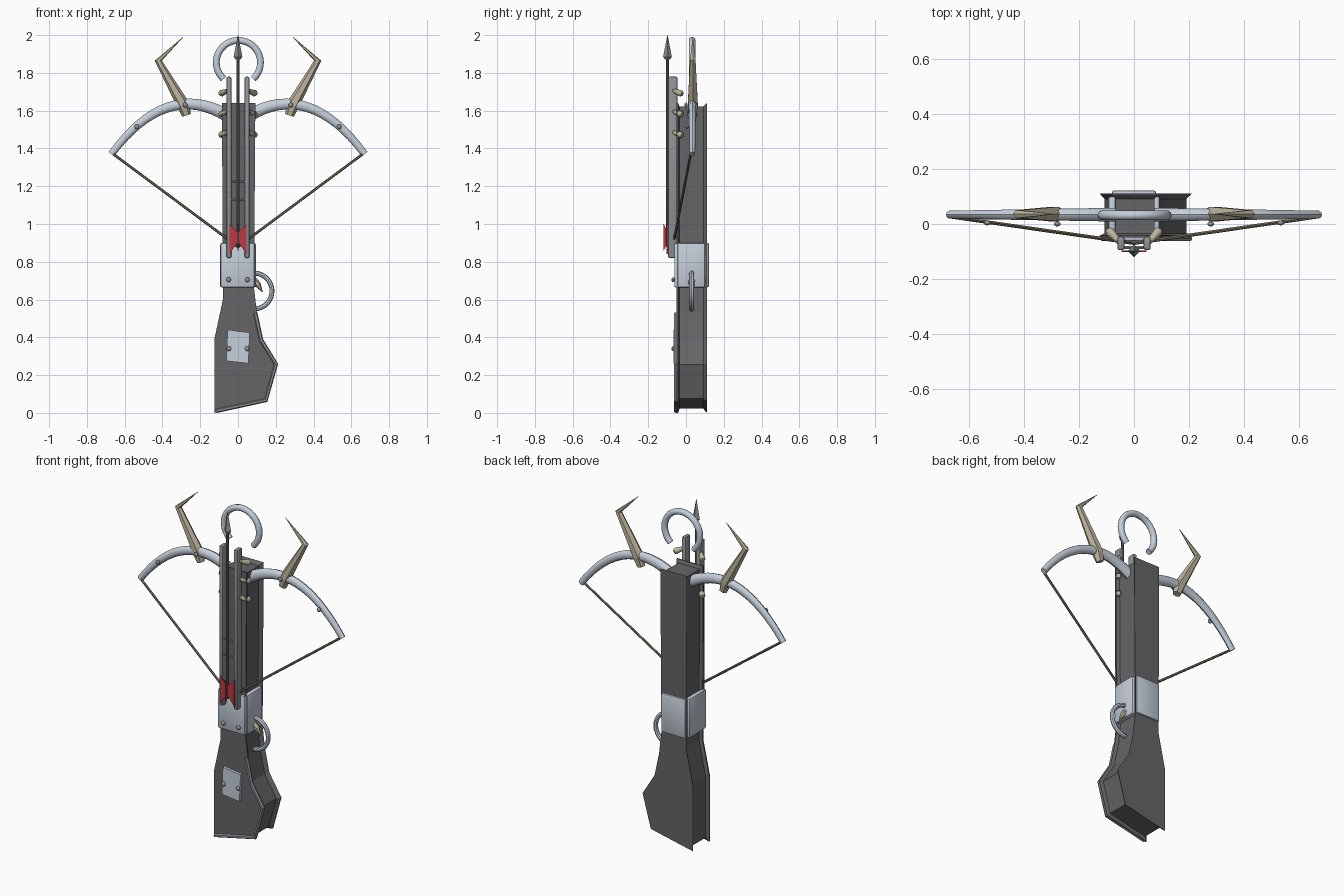
import bpy, bmesh, math
from mathutils import Vector

if "Cube" in bpy.data.objects:
    bpy.data.objects.remove(bpy.data.objects["Cube"])


def mat(name, c):
    m = bpy.data.materials.new(name)
    m.diffuse_color = (*c, 1)
    m.use_nodes = True
    m.node_tree.nodes["Principled BSDF"].inputs["Base Color"].default_value = m.diffuse_color
    return m


DARK = mat("dark_wood", (0.13, 0.13, 0.14))
STEEL = mat("steel", (0.56, 0.62, 0.70))
IRON = mat("iron", (0.28, 0.29, 0.31))
BONE = mat("bone", (0.50, 0.45, 0.34))
CORD = mat("cord", (0.20, 0.17, 0.13))
RED = mat("red_feather", (0.50, 0.04, 0.06))


def finish(bm, name, m, smooth=False):
    bmesh.ops.recalc_face_normals(bm, faces=bm.faces)
    me = bpy.data.meshes.new(name)
    bm.to_mesh(me)
    bm.free()
    ob = bpy.data.objects.new(name, me)
    bpy.context.collection.objects.link(ob)
    me.materials.append(m)
    if smooth:
        bpy.ops.object.select_all(action='DESELECT')
        bpy.context.view_layer.objects.active = ob
        ob.select_set(True)
        bpy.ops.object.shade_smooth_by_angle(angle=math.radians(40))
    return ob


def loft(rings, name, m, smooth=False):
    """Join equal-length rings of points and cap both ends."""
    bm = bmesh.new()
    vs = [[bm.verts.new(p) for p in r] for r in rings]
    n = len(vs[0])
    for a, b in zip(vs, vs[1:]):
        for i in range(n):
            bm.faces.new((a[i], a[(i + 1) % n], b[(i + 1) % n], b[i]))
    bm.faces.new(vs[0])
    bm.faces.new(vs[-1])
    return finish(bm, name, m, smooth)


def tube(pts, radii, name, m, sides=8, flat=1.0, smooth=True):
    """Sweep a polygon along a path; flat scales the section in y."""
    pts = [Vector(p) for p in pts]
    rings = []
    for i, p in enumerate(pts):
        t = (pts[min(i + 1, len(pts) - 1)] - pts[max(i - 1, 0)]).normalized()
        n = t.cross(Vector((0, 1, 0))).normalized()
        b = n.cross(t)
        r = radii[i] if isinstance(radii, (list, tuple)) else radii
        rings.append([p + n * r * math.cos(a) + b * r * flat * math.sin(a)
                      for a in (2 * math.pi * k / sides for k in range(sides))])
    return loft(rings, name, m, smooth)


def box(lo, hi, bevel, name, m):
    bm = bmesh.new()
    bmesh.ops.create_cube(bm, size=1)
    for v in bm.verts:
        v.co = [(a + b) / 2 + c * (b - a) for a, b, c in zip(lo, hi, v.co)]
    bmesh.ops.bevel(bm, geom=bm.edges[:], offset=bevel, segments=2, affect='EDGES', profile=0.5)
    return finish(bm, name, m, True)


def prism(poly, y0, y1, name, m):
    return loft([[(x, y, z) for x, z in poly] for y in (y0, y1)], name, m)


def bolt(x, y, z, name):
    bm = bmesh.new()
    bmesh.ops.create_uvsphere(bm, u_segments=10, v_segments=6, radius=0.013)
    for v in bm.verts:
        v.co = (v.co.x + x, v.co.y * 0.7 + y, v.co.z + z)
    return finish(bm, name, IRON, True)


def arc(cx, y, cz, r, a0, a1, n):
    return [(cx + r * math.cos(a), y, cz + r * math.sin(a))
            for a in (math.radians(a0 + (a1 - a0) * i / n) for i in range(n + 1))]


def inset(poly, d):
    """Mitred inward offset of a counter-clockwise outline."""
    out = []
    for i, p in enumerate(poly):
        p = Vector(p)
        e0 = (p - Vector(poly[i - 1])).normalized()
        e1 = (Vector(poly[(i + 1) % len(poly)]) - p).normalized()
        n0, n1 = Vector((-e0.y, e0.x)), Vector((-e1.y, e1.x))
        out.append(p + (n0 + n1) * d / (1 + n0.dot(n1)))
    return out


# Stock: flanged front and back, recessed sides
outline = [(-0.125, 0.0), (0.155, 0.06), (0.21, 0.26), (0.13, 0.39), (0.10, 0.53), (0.085, 0.66),
           (0.092, 1.64), (-0.085, 1.64), (-0.08, 0.60), (-0.125, 0.39)]
sections = [(-0.05, 0), (-0.042, 0), (-0.034, 0.018), (0.092, 0.018), (0.105, 0.004), (0.112, 0)]
loft([[(q[0], y, q[1]) for q in inset(outline, d)] for y, d in sections], "stock", DARK)

# Steel trim on the butt edge
edge = inset(outline, 0.008)[:5]
tube([(q[0], -0.053, q[1]) for q in edge], 0.011, "butt_trim", IRON, 6, smooth=False)

# Butt plate and bolts
prism([(-0.055, 0.44), (0.062, 0.425), (0.055, 0.262), (-0.062, 0.275)], -0.065, -0.045, "butt_plate", STEEL)
for s in (-1, 1):
    bolt(s * 0.048, -0.068, 0.34, "butt_bolt")
    bolt(s * 0.05, -0.068, 0.705, "collar_bolt")

# Collar made from four plates
box((-0.092, -0.062, 0.665), (0.088, -0.035, 0.90), 0.008, "collar_front", STEEL)
box((-0.08, 0.095, 0.665), (0.08, 0.122, 0.90), 0.008, "collar_back", STEEL)
for s in (-1, 1):
    box((s * 0.08 - 0.014, -0.045, 0.665), (s * 0.08 + 0.014, 0.10, 0.90), 0.008, "collar_side", STEEL)

# Stirrup ring, trigger guard and trigger
tube(arc(0.002, 0.032, 1.855, 0.117, -48, 228, 28), 0.018, "stirrup_ring", STEEL, 10)
tube(arc(0.085, 0.03, 0.645, 0.095, -88, 88, 16), 0.013, "trigger_guard", STEEL, 8)
tube([(0.07, 0.03, 0.71), (0.105, 0.03, 0.68), (0.13, 0.03, 0.64)], [0.022, 0.017, 0.002],
     "trigger", BONE, 6, smooth=False)

# Limbs, horns, string, rails and pegs on both sides
ctrl = [Vector(p) for p in ((0.06, 1.575), (0.27, 1.70), (0.48, 1.63), (0.67, 1.37))]
for s in (-1, 1):
    path, rad = [], []
    for i in range(17):
        t = i / 16
        w = ((1 - t) ** 3, 3 * t * (1 - t) ** 2, 3 * t * t * (1 - t), t ** 3)
        q = sum((c * k for c, k in zip(ctrl, w)), Vector((0, 0)))
        path.append((s * q.x, 0.034, q.y))
        rad.append(0.033 - 0.014 * t)
    tube(path, rad, "limb", STEEL, 10, 0.8)
    tube([(s * x, 0.036, z) for x, z in ((0.272, 1.575), (0.29, 1.63), (0.422, 1.865), (0.29, 1.99))],
         [0.024, 0.034, 0.019, 0.001], "horn", BONE, 6, 0.9, False)
    bolt(s * 0.28, 0.0, 1.63, "horn_bolt")
    bolt(s * 0.535, 0.004, 1.515, "limb_bolt")
    tube([(s * 0.66, 0.025, 1.37), (0, -0.07, 0.88)], 0.007, "bowstring", CORD, 6)
    x = s * 0.048
    box((x - 0.013, -0.095, 0.82), (x + 0.013, -0.045, 1.78), 0.008, "rail", IRON)
    for z in (1.70, 1.59, 1.48):
        tube([(s * 0.05, -0.07, z + 0.008), (s * 0.088, -0.028, z - 0.008), (s * 0.094, -0.02, z - 0.011)],
             [0.009, 0.018, 0.012], "peg", BONE, 8)

# Cross pins between the rails
for z in (1.13, 1.225):
    tube([(-0.05, -0.085, z), (0.05, -0.085, z)], 0.006, "cross_pin", IRON, 6)

# Arrow with head and fletching
tube([(0, -0.098, 0.88), (0, -0.098, 1.89)], 0.008, "arrow_shaft", CORD, 8)
tube([(0, -0.098, 1.87), (0, -0.098, 1.885), (0, -0.098, 2.0)], [0.012, 0.023, 0.001],
     "arrow_head", IRON, 4, smooth=False)
for s in (-1, 1):
    prism([(0, 0.955), (s * 0.046, 1.0), (s * 0.046, 0.84), (0, 0.905)], -0.102, -0.096, "side_feather", RED)
bm = bmesh.new()
quad = [(-0.096, 0.955), (-0.118, 1.0), (-0.118, 0.86), (-0.096, 0.905)]
a, b = ([bm.verts.new((x, y, z)) for y, z in quad] for x in (-0.003, 0.003))
for i in range(4):
    bm.faces.new((a[i], a[(i + 1) % 4], b[(i + 1) % 4], b[i]))
bm.faces.new(a)
bm.faces.new(b)
finish(bm, "front_feather", RED)
